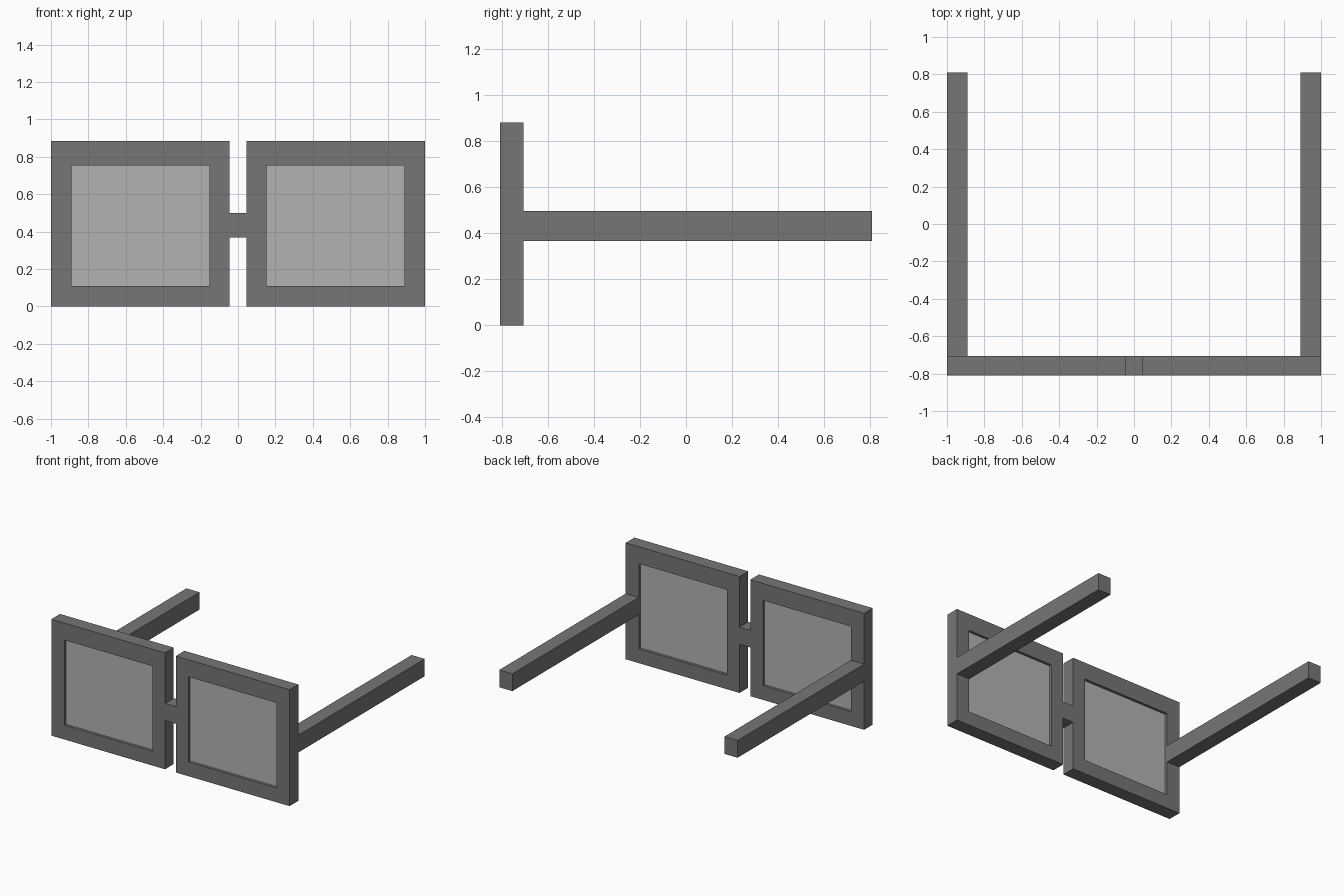
import bpy, bmesh

if "Cube" in bpy.data.objects:
    bpy.data.objects.remove(bpy.data.objects["Cube"])

Y0, Y1, Y2 = -0.81, -0.706, 0.81   # front of rims, back of rims, arm tips


def material(name, value):
    m = bpy.data.materials.new(name)
    m.diffuse_color = (value, value, value, 1)
    m.use_nodes = True
    m.node_tree.nodes["Principled BSDF"].inputs["Base Color"].default_value = m.diffuse_color
    return m


def make_object(name, bm, mat, mirror=False):
    bmesh.ops.recalc_face_normals(bm, faces=bm.faces)
    me = bpy.data.meshes.new(name)
    bm.to_mesh(me)
    bm.free()
    me.materials.append(mat)
    ob = bpy.data.objects.new(name, me)
    bpy.context.collection.objects.link(ob)
    if mirror:
        ob.modifiers.new("Mirror", 'MIRROR').use_mirror_merge = False
    return ob


def box(name, x, y, z, mat, mirror=False):
    bm = bmesh.new()
    bmesh.ops.create_cube(bm, size=1)
    for v in bm.verts:
        for i, (lo, hi) in enumerate((x, y, z)):
            v.co[i] = lo if v.co[i] < 0 else hi
    return make_object(name, bm, mat, mirror)


def ring(name, outer, inner, y, mat):
    """Rectangular frame: outer and inner are (x0, x1, z0, z1)."""
    bm = bmesh.new()
    loops = []
    for (x0, x1, z0, z1), yy in ((outer, y[0]), (inner, y[0]), (inner, y[1]), (outer, y[1])):
        loops.append([bm.verts.new((px, yy, pz))
                      for px, pz in ((x0, z0), (x1, z0), (x1, z1), (x0, z1))])
    for a, b in zip(loops, loops[1:] + loops[:1]):
        for i in range(4):
            j = (i + 1) % 4
            bm.faces.new((a[i], a[j], b[j], b[i]))
    return make_object(name, bm, mat, mirror=True)


frame_grey = material("frame_grey", 0.18)
lens_grey = material("lens_grey", 0.45)

# Square rims with open centres
ring("rims", (0.045, 1.0, 0.0, 0.883), (0.152, 0.89, 0.108, 0.754), (Y0, Y1), frame_grey)

# Lenses, slightly recessed on both sides
box("lenses", (0.152, 0.89), (Y0 + 0.02, Y1 - 0.02), (0.108, 0.754), lens_grey, mirror=True)

# Nose bridge
box("bridge", (-0.045, 0.045), (Y0, Y1), (0.369, 0.499), frame_grey)

# Temple arms
box("arms", (0.89, 1.0), (Y1, Y2), (0.367, 0.498), frame_grey, mirror=True)
